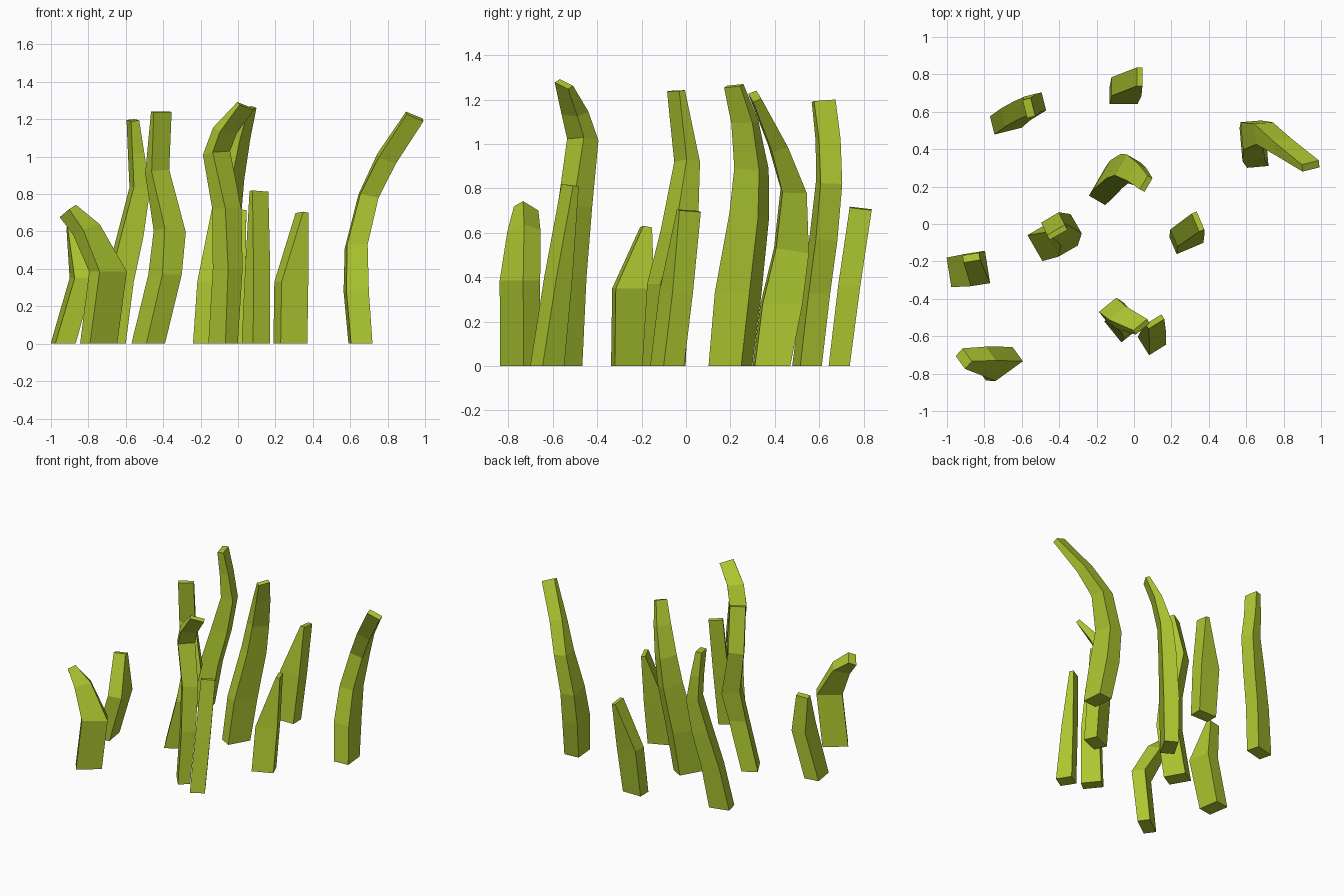
import bpy, bmesh, math
from mathutils import Vector

green = bpy.data.materials.new("grass_green")
green.diffuse_color = (0.42, 0.57, 0.03, 1)
UP = Vector((0, 0, 1))


def blade(name, yaw, rows):
    """Loft a four-sided blade; each row is x, y, z, width, depth."""
    bm = bmesh.new()
    a = math.radians(yaw)
    side = Vector((math.cos(a), math.sin(a), 0))
    rings, prev = [], None
    for x, y, z, w, d in rows:
        c = Vector((x, y, z))
        # each ring leans with the segment that leads to it
        lean = UP if prev is None else (c - prev).normalized()
        t = UP if z < 0.45 else (lean * 0.8 + UP * 0.2).normalized()
        u = (side - t * side.dot(t)).normalized() * w / 2
        v = t.cross(u).normalized() * d / 2
        rings.append([bm.verts.new(c + p) for p in (-u - v, u - v, u + v, -u + v)])
        prev = c
    for lo, hi in zip(rings, rings[1:]):
        for i in range(4):
            j = (i + 1) % 4
            bm.faces.new((lo[i], lo[j], hi[j], hi[i]))
    bm.faces.new(rings[0][::-1])
    bm.faces.new(rings[-1])
    bmesh.ops.recalc_face_normals(bm, faces=bm.faces)
    me = bpy.data.meshes.new(name)
    bm.to_mesh(me)
    bm.free()
    me.materials.append(green)
    bpy.context.collection.objects.link(bpy.data.objects.new(name, me))


# back row
blade("blade_back_left", 14, [
    (-.685, .545, 0, .15, .10), (-.635, .585, .33, .135, .10), (-.575, .62, .58, .12, .10),
    (-.525, .645, .83, .09, .10), (-.545, .64, 1.02, .065, .10), (-.562, .62, 1.195, .045, .10)])
blade("blade_back_centre", 0, [
    (-.055, .69, 0, .15, .095), (-.04, .735, .36, .16, .10), (.03, .787, .71, .03, .10)])
blade("blade_right_tall", 5, [
    (.655, .385, 0, .115, .16), (.632, .43, .28, .12, .18), (.632, .475, .52, .11, .15),
    (.698, .485, .79, .10, .11), (.795, .415, .99, .10, .075), (.945, .31, 1.215, .10, .04)])

# middle row
blade("blade_centre_tall", -30, [
    (-.155, .20, 0, .10, .17), (-.125, .235, .33, .11, .18), (-.065, .285, .68, .10, .15),
    (-.035, .295, .89, .085, .13), (.015, .265, 1.10, .055, .11), (.065, .215, 1.262, .03, .085)])
blade("blade_left_tall", 30, [
    (-.48, -.10, 0, .115, .16), (-.39, -.08, .37, .12, .15), (-.365, -.03, .60, .13, .12),
    (-.432, .005, .92, .11, .07), (-.41, -.045, 1.24, .11, .03)])
blade("blade_right_short", 23, [
    (.28, -.085, 0, .155, .10), (.285, -.045, .33, .155, .10), (.342, .013, .70, .03, .105)])
blade("blade_far_left_short", 9, [
    (-.935, -.25, 0, .11, .16), (-.835, -.238, .35, .105, .175), (-.87, -.18, .625, .09, .04)])

# front row
blade("blade_front_left_bent", 36, [
    (-.745, -.748, 0, .18, .09), (-.695, -.748, .385, .18, .095),
    (-.81, -.73, .61, .12, .095), (-.91, -.72, .71, .06, .095)])
blade("blade_front_centre_tall", -51, [
    (-.08, -.55, 0, .145, .085), (-.055, -.53, .40, .13, .10), (-.06, -.50, .72, .11, .11),
    (-.115, -.465, 1.02, .085, .12), (-.07, -.50, 1.14, .065, .115), (.04, -.55, 1.27, .03, .10)])
blade("blade_front_centre_short", 32, [
    (.095, -.625, 0, .105, .115), (.105, -.575, .40, .105, .085), (.112, -.522, .815, .10, .03)])
